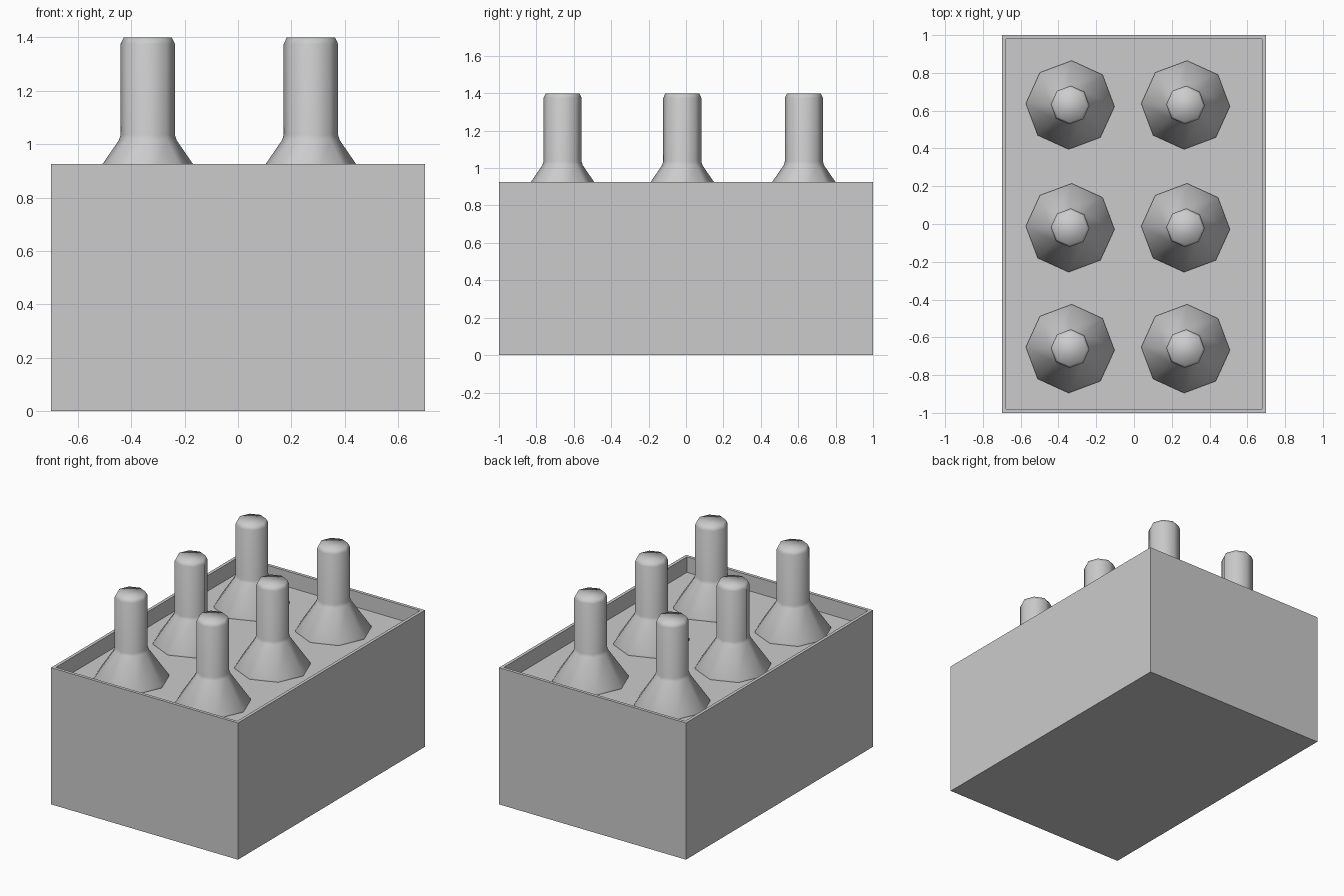
import bpy
import bmesh
from math import cos, sin, pi, radians

cube = bpy.data.objects.get("Cube")
if cube:
    bpy.data.objects.remove(cube, do_unlink=True)

# Single grey for everything
grey = bpy.data.materials.new("plain_grey")
grey.use_nodes = True
colour = (0.6, 0.6, 0.6, 1)
grey.diffuse_color = colour
grey.node_tree.nodes["Principled BSDF"].inputs["Base Color"].default_value = colour


def make_object(name, bm):
    mesh = bpy.data.meshes.new(name)
    bmesh.ops.recalc_face_normals(bm, faces=bm.faces)
    bm.to_mesh(mesh)
    bm.free()
    mesh.materials.append(grey)
    obj = bpy.data.objects.new(name, mesh)
    bpy.context.collection.objects.link(obj)
    return obj


# Crate: a block with its top inset to a thin rim and sunk to a shallow floor
WIDTH, DEPTH, HEIGHT = 1.4, 2.0, 0.925
RIM, FLOOR = 0.03, 0.82
bm = bmesh.new()
bmesh.ops.create_cube(bm, size=1)
for v in bm.verts:
    v.co = (v.co.x * WIDTH, v.co.y * DEPTH, (v.co.z + 0.5) * HEIGHT)
bm.normal_update()
top = max(bm.faces, key=lambda f: f.calc_center_median().z)
bmesh.ops.inset_region(bm, faces=[top], thickness=RIM)
sunk = bmesh.ops.extrude_face_region(bm, geom=[top])["geom"]
for v in sunk:
    if isinstance(v, bmesh.types.BMVert):
        v.co.z = FLOOR
if top.is_valid:
    bmesh.ops.delete(bm, geom=[top], context='FACES_ONLY')
make_object("crate", bm)

# Bottle: eight-sided cone shoulder, straight neck and bevelled tip
PROFILE = [(0.235, 0.82), (0.235, 0.83), (0.108, 1.015), (0.102, 1.035),
           (0.102, 1.375), (0.09, 1.4)]
SIDES = 8
TURN = radians(-2)


def make_bottle(name, x, y):
    bm = bmesh.new()
    rings = []
    for r, z in PROFILE:
        angles = [TURN + 2 * pi * i / SIDES for i in range(SIDES)]
        rings.append([bm.verts.new((r * cos(a), r * sin(a), z)) for a in angles])
    for low, high in zip(rings, rings[1:]):
        for i in range(SIDES):
            j = (i + 1) % SIDES
            bm.faces.new((low[i], low[j], high[j], high[i]))
    bm.faces.new(rings[-1])
    for f in bm.faces:
        f.smooth = True
    obj = make_object(name, bm)
    obj.location = (x, y, 0)


# Two columns of three bottles
for row, y in (("back", 0.63), ("middle", -0.02), ("front", -0.66)):
    for side, x in (("right", -0.338), ("left", 0.273)):
        make_bottle(f"bottle_{row}_{side}", x, y)
